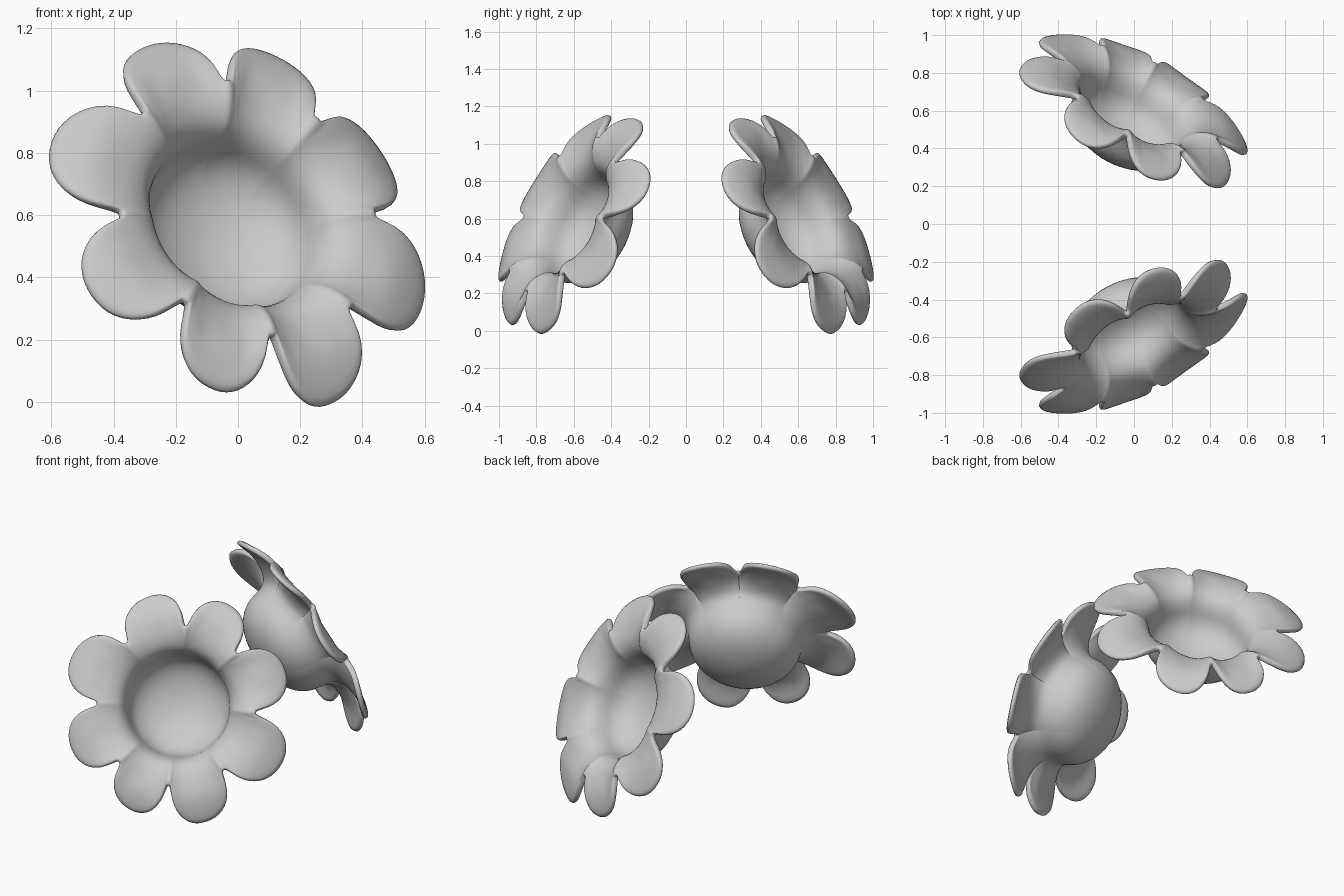
import bpy, bmesh, math
from mathutils import Vector

if "Cube" in bpy.data.objects:
    bpy.data.objects.remove(bpy.data.objects["Cube"])

CENTRE = Vector((0.0, -0.6, 0.588))
N = Vector((0.43, -0.79, 0.44)).normalized()      # direction the cup opens
E1 = Vector((0.11, 0.68, 1.07))
E1 = (E1 - N * E1.dot(N)).normalized()
E2 = E1.cross(N)

# petal direction in degrees, tip radius, backward droop of tip, ridge height after it
PETALS = [(4, 0.65, 0.01, 0.03), (49, 0.65, 0.035, 0.03), (97, 0.685, 0, 0.03),
          (146, 0.685, 0, 0.03), (181, 0.655, 0, 0.03), (226, 0.66, 0, 0.005),
          (273, 0.675, 0, 0.03), (325, 0.65, 0.01, 0.03)]
STEPS = 16
TIP, NOTCH, THROAT = 0.66, 0.46, 0.33

# radius / height profile from cup floor to petal tip
PROFILE = [(0.07, -0.264), (0.15, -0.246), (0.22, -0.214), (0.27, -0.17), (0.302, -0.115),
           (0.308, -0.05), (0.33, 0.0), (0.365, 0.027), (0.41, 0.042), (0.46, 0.047),
           (0.51, 0.044), (0.56, 0.033), (0.61, 0.014), (TIP, -0.01)]


def height(r):
    for (r0, h0), (r1, h1) in zip(PROFILE[6:], PROFILE[7:]):
        if r <= r1 + 1e-6:
            return h0 + (h1 - h0) * (r - r0) / (r1 - r0)
    return PROFILE[-1][1] - 0.5 * (r - TIP)


def columns():
    """Angle, position across the petal (-1..1), tip, droop and ridge of each radial line."""
    out = []
    n = len(PETALS)
    for i, (a, tip, droop, ridge) in enumerate(PETALS):
        before = (a - PETALS[i - 1][0]) % 360 / 2
        after = (PETALS[(i + 1) % n][0] - a) % 360 / 2
        for k in range(STEPS):
            # sine spacing gathers lines near the notches
            p = math.sin(math.pi / 2 * (-1 + 2 * k / STEPS))
            out.append((math.radians(a + p * (before if p < 0 else after)), p, tip, droop,
                        PETALS[i - 1][3] if p < 0 else ridge))
    return out


def flower_cup(name, side):
    bm = bmesh.new()

    def vert(r, a, h):
        p = CENTRE + (E1 * math.cos(a) + E2 * math.sin(a)) * r + N * h
        return bm.verts.new((p.x, p.y * side, p.z))

    rings = []
    cols = columns()
    for r0, h0 in PROFILE:
        ring = []
        for a, p, tip, droop, ridge in cols:
            r, h = r0, h0
            if r0 > THROAT:
                q = min(1, abs(p) / 0.91)
                edge = NOTCH + (tip - NOTCH) * (1 - q ** 2.3) ** 0.6
                r = THROAT + (r0 - THROAT) * (edge - THROAT) / (TIP - THROAT)
                h = height(r) - droop * max(0, (r - NOTCH) / (TIP - NOTCH))
            # raised ridges between the petals, soft channels along them
            w = min(1, max(0, (r - 0.26) / 0.16))
            h += w * (ridge * abs(p) ** 2 - 0.008 * (1 - p * p) * (r < 0.5))
            ring.append(vert(r, a, h))
        rings.append(ring)
    n = len(cols)
    for lo, hi in zip(rings, rings[1:]):
        for i in range(n):
            j = (i + 1) % n
            bm.faces.new((lo[i], hi[i], hi[j], lo[j]))
    mid = vert(0, 0, -0.27)
    for i in range(n):
        bm.faces.new((mid, rings[0][i], rings[0][(i + 1) % n]))
    bmesh.ops.recalc_face_normals(bm, faces=bm.faces)
    for f in bm.faces:
        f.smooth = True
    me = bpy.data.meshes.new(name)
    bm.to_mesh(me)
    bm.free()
    ob = bpy.data.objects.new(name, me)
    bpy.context.collection.objects.link(ob)
    # wall thickness and rounded rim
    sol = ob.modifiers.new("thickness", 'SOLIDIFY')
    sol.thickness = 0.034
    sol.offset = 0
    sub = ob.modifiers.new("smooth", 'SUBSURF')
    sub.levels = sub.render_levels = 1
    return ob


flower_cup("front_flower_cup", 1)
flower_cup("back_flower_cup", -1)
